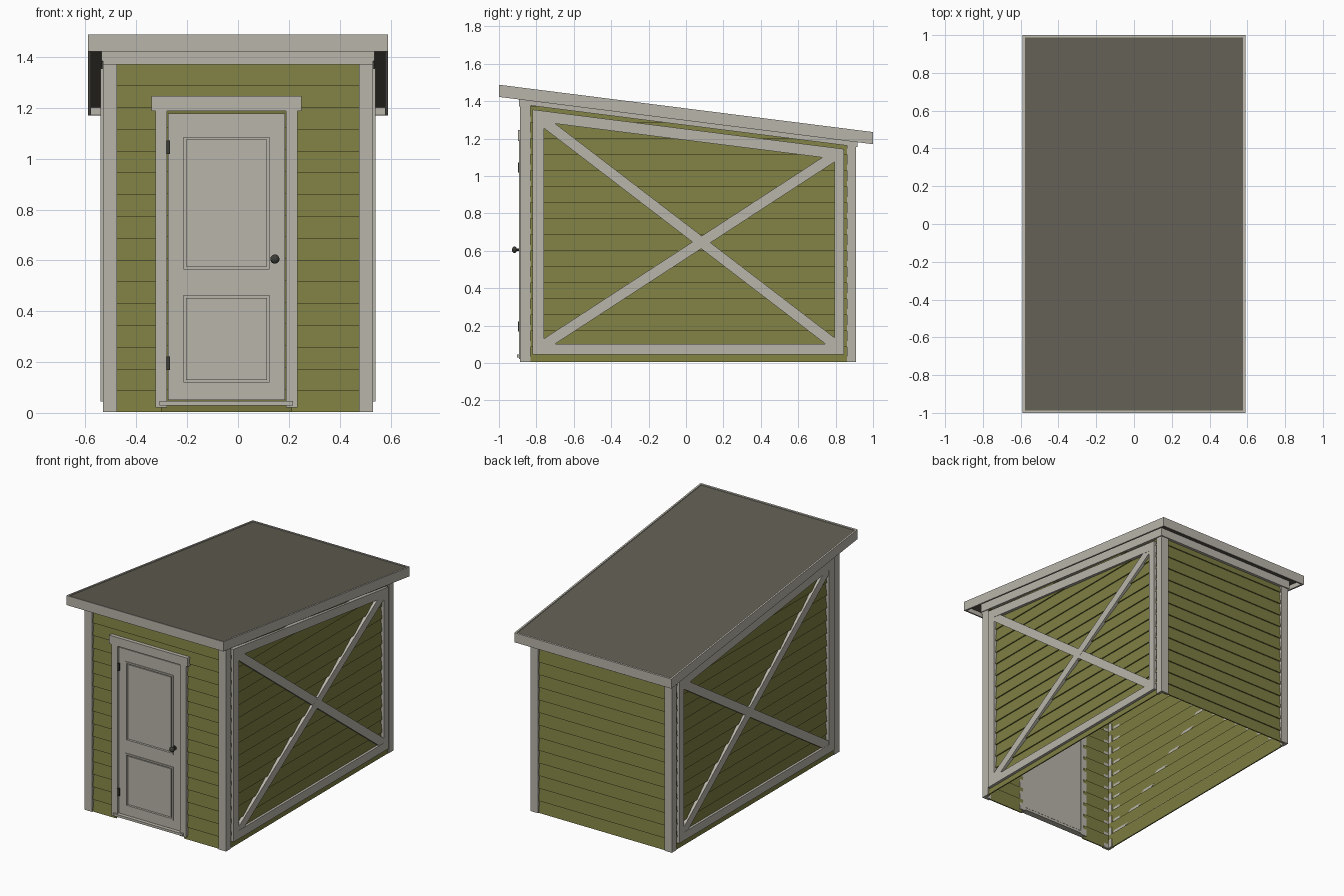
import bpy, bmesh, math
from mathutils import Vector

if "Cube" in bpy.data.objects:
    bpy.data.objects.remove(bpy.data.objects["Cube"])

SLOPE = 0.1265


def top(y):
    """Height of the roof edge at depth y."""
    return 1.361 - SLOPE * y


def material(name, col):
    m = bpy.data.materials.new(name)
    m.diffuse_color = (*col, 1)
    m.use_nodes = True
    m.node_tree.nodes["Principled BSDF"].inputs["Base Color"].default_value = m.diffuse_color
    return m


GREEN = material("green siding", (0.205, 0.207, 0.054))
TRIM = material("pale grey trim", (0.48, 0.46, 0.40))
ROOF = material("dark roofing", (0.118, 0.112, 0.084))
METAL = material("dark metal", (0.045, 0.045, 0.038))


def box(x0, x1, y0, y1, z0, z1):
    return ('z', [(x0, y0), (x1, y0), (x1, y1), (x0, y1)], z0, z1)


def place(axis, p, d):
    return {'x': (d, p[0], p[1]), 'y': (p[0], d, p[1]), 'z': (p[0], p[1], d)}[axis]


def part(name, mat, pieces, clip=False):
    """Object made of prisms; optionally cut off under the sloping roof."""
    bm = bmesh.new()
    for axis, pts, a, b in pieces:
        lo = [bm.verts.new(place(axis, p, a)) for p in pts]
        hi = [bm.verts.new(place(axis, p, b)) for p in pts]
        bm.faces.new(lo)
        bm.faces.new(hi)
        n = len(pts)
        for i in range(n):
            j = (i + 1) % n
            bm.faces.new((lo[i], lo[j], hi[j], hi[i]))
    if clip:
        bmesh.ops.bisect_plane(bm, geom=bm.verts[:] + bm.edges[:] + bm.faces[:],
                               plane_co=(0, 0, top(0) - 0.034),
                               plane_no=Vector((0, SLOPE, 1)).normalized(), clear_outer=True)
        bmesh.ops.holes_fill(bm, edges=[e for e in bm.edges if e.is_boundary], sides=0)
    bmesh.ops.recalc_face_normals(bm, faces=bm.faces[:])
    me = bpy.data.meshes.new(name)
    bm.to_mesh(me)
    bm.free()
    me.materials.append(mat)
    ob = bpy.data.objects.new(name, me)
    bpy.context.collection.objects.link(ob)
    return ob


def sloped(y0, y1, d0, d1):
    """Side profile (y, z) lying between two depths below the roof line."""
    return [(y0, top(y0) - d0), (y1, top(y1) - d0), (y1, top(y1) - d1), (y0, top(y0) - d1)]


# Lapped siding: thin boards leaning in towards the top
PITCH = 0.0857


def boards(axis, sign, out, spans):
    res = []
    for i in range(17):
        z0 = max(i * PITCH, 0.004)
        z1 = (i + 1) * PITCH + 0.008
        prof = [(sign * out, z0), (sign * (out - 0.008), z0),
                (sign * (out - 0.020), z1), (sign * (out - 0.012), z1)]
        for a, b in spans(z0):
            # a board running along x is extruded on x, and so on
            res.append((axis, prof, a, b))
    return res


part("front_siding", GREEN, boards('x', -1, 0.879, lambda z: [(-0.51, 0.51)] if z > 1.18
                                   else [(-0.51, -0.30), (0.21, 0.51)]), True)
part("back_siding", GREEN, boards('x', 1, 0.903, lambda z: [(-0.51, 0.51)]), True)
for s, side in ((1, "right"), (-1, "left")):
    part(side + "_siding", GREEN, boards('y', s, 0.527, lambda z: [(-0.865, 0.89)]), True)

    # L-shaped corner boards
    for name, yo, yi in (("front", -0.887, -0.832), ("back", 0.91, 0.86)):
        t = 0.02 if yo < 0 else -0.02
        pts = [(s * 0.475, yo), (s * 0.531, yo), (s * 0.531, yi),
               (s * 0.511, yi), (s * 0.511, yo + t), (s * 0.475, yo + t)]
        part(f"{side}_{name}_corner_board", TRIM, [('z', pts, 0.004, 1.5)], True)

    # Side frame with crossed braces
    a, b = s * 0.515, s * 0.541

    def post(y0, y1):
        return ('x', [(y0, 0.045), (y1, 0.045), (y1, top(y1) - 0.11), (y0, top(y0) - 0.11)], a, b)

    part(side + "_frame", TRIM, [
        post(-0.82, -0.76), post(0.795, 0.845),
        ('x', [(-0.76, 0.045), (0.795, 0.045), (0.795, 0.102), (-0.76, 0.102)], a, b),
        ('x', sloped(-0.76, 0.795, 0.11, 0.17), a, b)])

    def brace(y0, z0, y1, z1, depth):
        d = Vector((y1 - y0, z1 - z0)).normalized() * 0.028
        n = (-d.y, d.x)
        return ('x', [(y0 + n[0], z0 + n[1]), (y1 + n[0], z1 + n[1]),
                      (y1 - n[0], z1 - n[1]), (y0 - n[0], z0 - n[1])], a, s * depth)

    part(side + "_braces", TRIM, [brace(-0.785, 0.08, 0.82, 1.125, 0.5395),
                                  brace(-0.785, 1.31, 0.82, 0.08, 0.539)])

    # Frieze and roof fascia along the side
    part(side + "_frieze", TRIM, [('x', sloped(-0.893, 0.918, 0.033, 0.09), s * 0.512, s * 0.537)])
    part(side + "_fascia", TRIM, [('x', sloped(-1, 1, 0, 0.065), s * 0.578, s * 0.59)])

# Front and back friezes
part("front_frieze", TRIM, [box(-0.531, 0.531, -0.894, -0.868, 1.37, 1.437)])
part("back_frieze", TRIM, [box(-0.531, 0.531, 0.892, 0.917, 1.155, 1.211)])

# Roof sheet and end fascias
part("roof_sheet", ROOF, [('x', sloped(-0.99, 0.99, 0.005, 0.034), -0.58, 0.58)])
part("front_fascia", TRIM, [('x', sloped(-1, -0.988, 0, 0.065), -0.579, 0.579)])
part("back_fascia", TRIM, [('x', sloped(0.988, 1, 0, 0.065), -0.579, 0.579)])

# Door surround
part("door_casing", TRIM, [box(-0.325, -0.279, -0.893, -0.862, 0.022, 1.187),
                           box(0.189, 0.235, -0.893, -0.862, 0.022, 1.187)])
part("door_header", TRIM, [box(-0.34, 0.25, -0.898, -0.862, 1.187, 1.246)])
part("door_sill", TRIM, [box(-0.308, 0.217, -0.904, -0.862, 0.03, 0.046)])

# Door leaf: stiles, rails and recessed panels with mouldings
L, R = -0.225, 0.135
PANELS = ((0.11, 0.472), (0.555, 1.095))
F, B = -0.886, -0.866
part("door_leaf", TRIM, [
    box(-0.275, L, F, B, 0.05, 1.177), box(R, 0.185, F, B, 0.05, 1.177),
    box(L, R, F, B, 0.05, PANELS[0][0]), box(L, R, F, B, PANELS[0][1], PANELS[1][0]),
    box(L, R, F, B, PANELS[1][1], 1.177)])
for n, (z0, z1) in zip(("lower", "upper"), PANELS):
    part(n + "_door_panel", TRIM, [box(L, R, -0.876, B, z0, z1),
                                   box(L + 0.02, R - 0.02, -0.882, B, z0 + 0.02, z1 - 0.02)])
    w = 0.011
    part(n + "_panel_moulding", TRIM, [
        box(L, L + w, -0.891, B, z0, z1), box(R - w, R, -0.891, B, z0, z1),
        box(L + w, R - w, -0.891, B, z0, z0 + w), box(L + w, R - w, -0.891, B, z1 - w, z1)])

# Hinges
for n, z in (("lower", 0.195), ("upper", 1.045)):
    part(n + "_hinge", METAL, [box(-0.283, -0.268, -0.897, -0.88, z - 0.026, z + 0.026)])


# Door knob turned from a profile: (distance out from the door, radius)
def circle(r):
    return [(0.145 + r * math.cos(k * math.tau / 16), 0.605 + r * math.sin(k * math.tau / 16))
            for k in range(16)]


part("knob_stem", METAL, [('y', circle(0.015), -0.891, -0.882), ('y', circle(0.006), -0.915, -0.889)])
bpy.ops.mesh.primitive_uv_sphere_add(segments=16, ring_count=10, radius=0.018,
                                     location=(0.145, -0.917, 0.605))
knob = bpy.context.object
knob.name = "door_knob"
knob.scale.y = 0.75
knob.data.materials.append(METAL)
bpy.ops.object.shade_smooth_by_angle()
